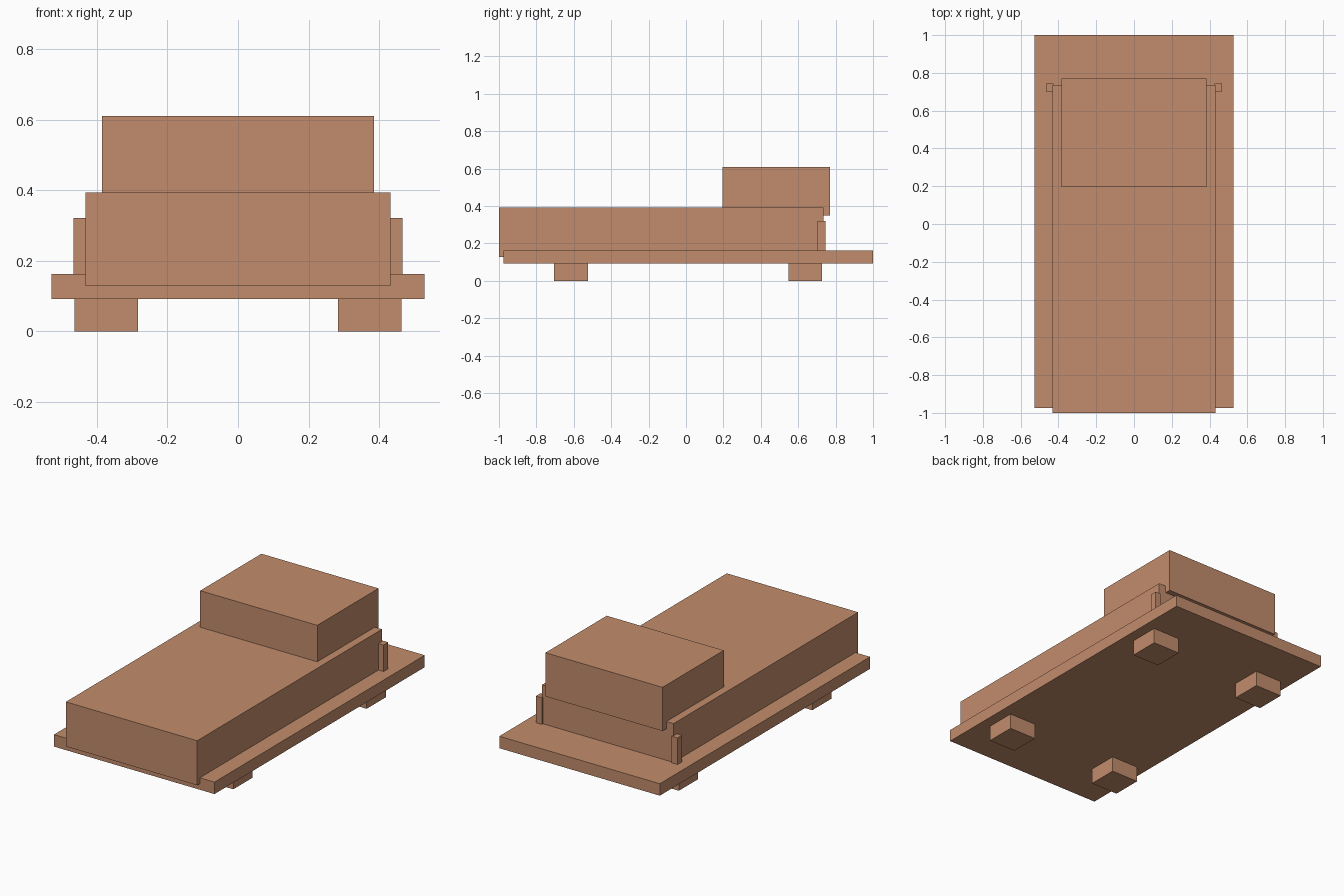
import bpy

if "Cube" in bpy.data.objects:
    bpy.data.objects.remove(bpy.data.objects["Cube"])

# single clay-brown colour
clay = bpy.data.materials.new("clay_brown")
clay.diffuse_color = (0.54, 0.263, 0.15, 1.0)
clay.use_nodes = True
clay.node_tree.nodes["Principled BSDF"].inputs["Base Color"].default_value = clay.diffuse_color


def box(name, x, y, z):
    """Box spanning the given (min, max) ranges."""
    spans = (x, y, z)
    bpy.ops.mesh.primitive_cube_add(size=1, location=[(a + b) / 2 for a, b in spans])
    ob = bpy.context.object
    ob.name = name
    ob.scale = [b - a for a, b in spans]
    bpy.ops.object.transform_apply(location=False, rotation=False, scale=True)
    ob.data.materials.append(clay)
    return ob


# main stacked slabs
box("base_plate", (-0.528, 0.528), (-0.975, 1.0), (0.092, 0.163))
box("long_body", (-0.432, 0.432), (-1.0, 0.735), (0.128, 0.393))
box("raised_block", (-0.385, 0.385), (0.195, 0.77), (0.35, 0.61))

# mirrored side posts and feet
for side, s in (("left", -1), ("right", 1)):
    def span(a, b):
        return tuple(sorted((s * a, s * b)))
    box(f"{side}_post", span(0.427, 0.466), (0.702, 0.745), (0.15, 0.321))
    box(f"{side}_front_foot", span(0.284, 0.463), (-0.705, -0.525), (0.0, 0.092))
    box(f"{side}_back_foot", span(0.284, 0.463), (0.547, 0.728), (0.0, 0.092))
